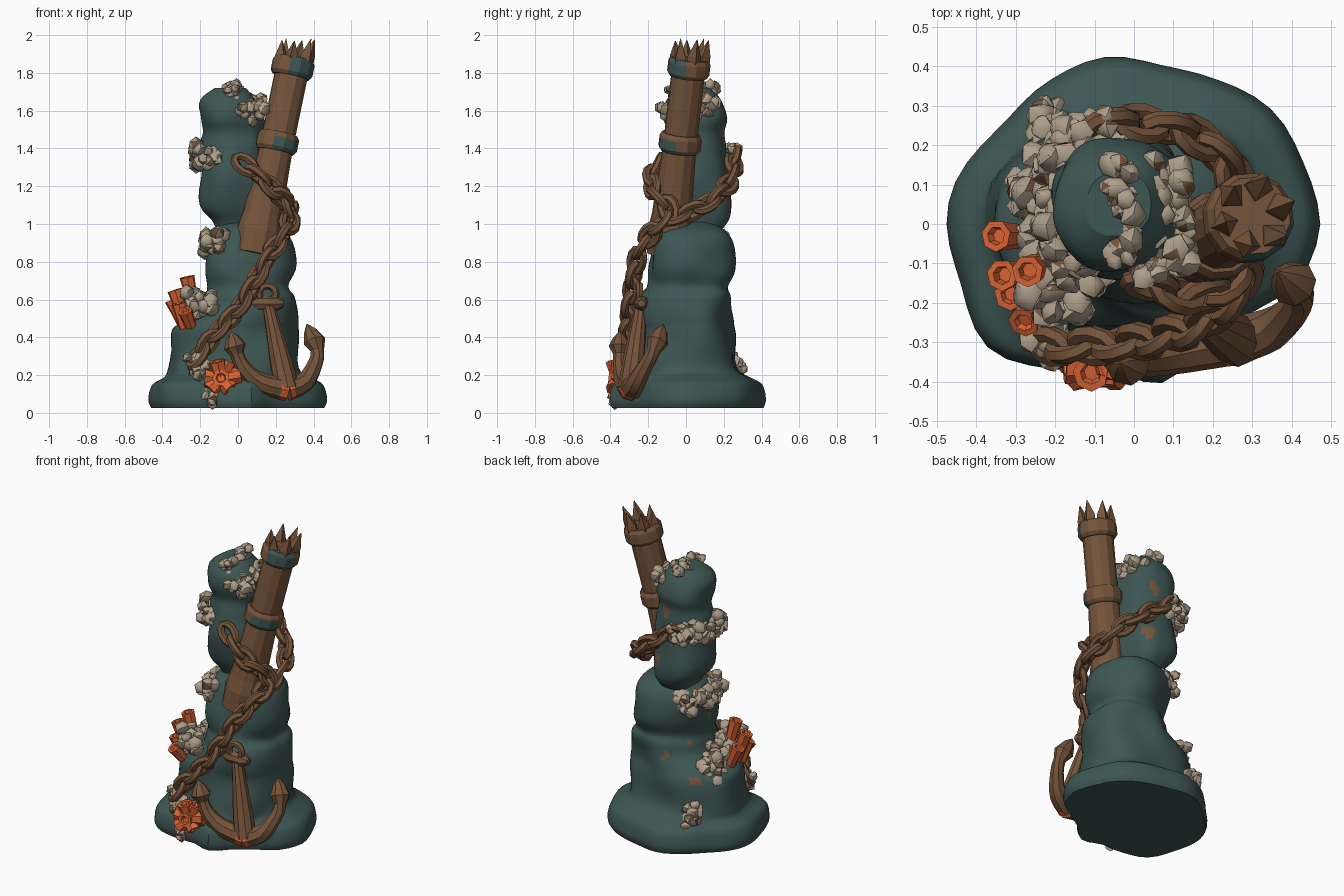
import bpy, bmesh, math, random
from mathutils import Vector, Matrix, noise

random.seed(4)
cube = bpy.data.objects.get("Cube")
if cube:
    bpy.data.objects.remove(cube, do_unlink=True)


def material(name, rgb):
    m = bpy.data.materials.new(name)
    m.use_nodes = True
    m.diffuse_color = (*rgb, 1)
    bsdf = m.node_tree.nodes["Principled BSDF"]
    bsdf.inputs["Base Color"].default_value = (*rgb, 1)
    bsdf.inputs["Roughness"].default_value = 0.9
    return m


ROCK, WOOD, BARNACLE, CORAL = 0, 1, 2, 3
MATS = [material("rock teal", (0.048, 0.095, 0.088)),
        material("rusty brown", (0.18, 0.09, 0.044)),
        material("barnacle beige", (0.42, 0.345, 0.255)),
        material("coral orange", (0.72, 0.13, 0.035))]


def finish(name, bm, angle=35):
    bmesh.ops.recalc_face_normals(bm, faces=bm.faces)
    me = bpy.data.meshes.new(name)
    bm.to_mesh(me)
    bm.free()
    for m in MATS:
        me.materials.append(m)
    ob = bpy.data.objects.new(name, me)
    bpy.context.collection.objects.link(ob)
    if angle:
        bpy.ops.object.select_all(action="DESELECT")
        ob.select_set(True)
        bpy.context.view_layer.objects.active = ob
        bpy.ops.object.shade_smooth_by_angle(angle=math.radians(angle))


def spline(pts, steps):
    """Smooth path through points of any dimension."""
    out = []
    last = len(pts) - 1
    for i in range(last):
        quad = [pts[max(0, min(last, i + k))] for k in (-1, 0, 1, 2)]
        for s in range(steps):
            t = s / steps
            out.append(tuple(b + t / 2 * (c - a + t * (2 * a - 5 * b + 4 * c - d + t * (3 * (b - c) + d - a)))
                             for a, b, c, d in zip(*quad)))
    return out + [tuple(pts[-1])]


def skin(bm, rings, mat, closed=False):
    loops = [[bm.verts.new(p) for p in r] for r in rings]
    n = len(loops[0])
    pairs = list(zip(loops, loops[1:])) + ([(loops[-1], loops[0])] if closed else [])
    faces = [bm.faces.new((a[i], a[(i + 1) % n], b[(i + 1) % n], b[i])) for a, b in pairs for i in range(n)]
    if not closed:
        faces += [bm.faces.new(loops[0]), bm.faces.new(loops[-1])]
    for f in faces:
        f.material_index = mat
    return faces


def sweep(bm, pts, radii, sides, mat, ref=(0.2, 1, 0.1), axis=None, closed=False):
    pts = [Vector(p) for p in pts]
    n = len(pts)
    rings = []
    for i, p in enumerate(pts):
        nxt, prv = (pts[(i + 1) % n], pts[i - 1]) if closed else (pts[min(i + 1, n - 1)], pts[max(i - 1, 0)])
        t = Vector(axis) if axis else nxt - prv
        u = t.cross(Vector(ref)).normalized()
        v = t.cross(u).normalized()
        angles = [math.tau * k / sides for k in range(sides)]
        rings.append([p + radii[i] * (u * math.cos(a) + v * math.sin(a)) for a in angles])
    return skin(bm, rings, mat, closed)


# Lobed outline of the rock's foot: one radius every twenty degrees
FOOT = [.47, .45, .45, .425, .41, .43, .425, .42, .455, .475, .47, .49, .42, .37, .415, .35, .37, .44, .47]
OUTLINE = [r for r, in spline([(r,) for r in FOOT], 3)]


# Rock: rings of z, left, right, front, back and how far they follow the foot outline
def rock(name, sections):
    bm = bmesh.new()
    sides = len(OUTLINE) - 1
    rings = []
    for z, x0, x1, y0, y1, lobe in spline(sections, 4):
        ring = []
        for k in range(sides):
            a = math.tau * k / sides
            ray = Vector((math.cos(a), math.sin(a), 0))
            r = 1 + 0.035 * (1 - math.cos(4 * a))
            p = Vector(((x0 + x1) / 2 + r * (x1 - x0) / 2 * ray.x, (y0 + y1) / 2 + r * (y1 - y0) / 2 * ray.y, z))
            p = p.lerp(ray * OUTLINE[k] * (x1 - x0) / .94 + Vector((0, 0, z)), lobe)
            ring.append(p + ray * noise.noise(p * 5) * 0.035 * (1 - lobe * .7))
        rings.append(ring)
    for f in skin(bm, rings, ROCK):
        # rusty stains
        if noise.noise(f.calc_center_median() * 7 + Vector((3, 1, 8))) > 0.64:
            f.material_index = WOOD
    finish(name, bm, 30)


rock("lower_rock", [
    (.025, -.455, .455, -.39, .41, 1), (.07, -.475, .465, -.41, .43, 1), (.15, -.45, .445, -.39, .41, 1),
    (.19, -.395, .37, -.32, .32, .7), (.24, -.37, .325, -.28, .265, .2), (.42, -.345, .315, -.255, .245, .1),
    (.48, -.28, .31, -.25, .24, 0), (.55, -.19, .31, -.24, .235, 0), (.62, -.17, .305, -.23, .235, 0),
    (.67, -.16, .275, -.2, .215, 0), (.76, -.17, .29, -.2, .245, 0), (.9, -.17, .275, -.18, .24, 0),
    (.97, -.13, .23, -.14, .2, 0), (1.01, -.06, .12, -.06, .12, 0)])
rock("upper_rock", [
    (.96, -.1, .08, -.04, .19, 0), (1.02, -.13, .11, -.07, .22, 0), (1.1, -.19, .14, -.1, .225, 0),
    (1.28, -.205, .15, -.125, .22, 0), (1.4, -.2, .145, -.115, .21, 0), (1.48, -.18, .135, -.1, .21, 0),
    (1.56, -.2, .145, -.115, .225, 0), (1.66, -.195, .1, -.08, .17, 0), (1.72, -.11, .05, -.02, .12, 0)])

# Leaning broken mast with two bands and a splintered crown
foot, head = Vector((.085, -.1, .84)), Vector((.298, .02, 1.87))
lean = (head - foot).normalized()
bm = bmesh.new()
along = [(0, .11), (.12, .118), (.2, .106), (.55, .09), (1, .09), (1, .055), (.9, .048)]
sweep(bm, [foot.lerp(head, t) for t, r in along], [r for t, r in along], 12, WOOD, axis=lean)
finish("mast", bm, 0)

for name, t, low, high in (("lower_band", .575, -.06, .02), ("upper_band", .96, -.045, .045)):
    bm = bmesh.new()
    prof = [(-.05, .08), (-.05, .1), (-.03, .114), (.02, .114), (.03, .113), (.05, .1), (.05, .075)]
    mid = foot.lerp(head, t)
    for f in sweep(bm, [mid + lean * h for h, r in prof], [r for h, r in prof], 12, WOOD, axis=lean):
        d = f.calc_center_median() - mid
        # weathered teal patch
        if d.y < -.03 and d.x > -.03 and low < d.dot(lean) < high:
            f.material_index = ROCK
    finish(name, bm, 0)

bm = bmesh.new()
for k in range(6):
    a = math.tau * k / 6 + .3
    out = Vector((math.cos(a), math.sin(a), 0))
    root = head + out * .074
    tip = root + out * .016 + lean * random.uniform(.1, .135)
    sweep(bm, [root - lean * .03, root + lean * .02, tip], [.036, .036, .002], 4, WOOD, axis=lean, ref=out)
finish("mast_splinters", bm, 0)


# Chain: oval links, every other one rolled a quarter turn
def chain(name, path, pitch=.09):
    pts = [Vector(p) for p in spline(path, 30)]
    bm = bmesh.new()
    oval = [(.068 * math.cos(a), .04 * math.sin(a), 0) for a in (math.tau * k / 10 for k in range(10))]
    travelled, count = pitch, 0
    for p, q in zip(pts, pts[1:]):
        travelled += (q - p).length
        if travelled < pitch:
            continue
        travelled -= pitch
        start = len(bm.verts)
        sweep(bm, oval, [.0225] * 10, 6, WOOD, ref=(0, 0, 1), closed=True)
        bm.verts.ensure_lookup_table()
        turn = (q - p).to_track_quat("X", "Z").to_matrix().to_4x4()
        roll = Matrix.Rotation(math.radians(35 + 90 * (count % 2)), 4, "X")
        bmesh.ops.transform(bm, matrix=Matrix.Translation(p) @ turn @ roll, verts=bm.verts[start:])
        count += 1
    finish(name, bm, 40)


chain("front_chain", [(-.21, -.31, .3), (-.12, -.31, .42), (0, -.3, .55), (.09, -.28, .7), (.17, -.25, .84),
                      (.26, -.17, .97), (.275, -.09, 1.07), (.22, -.16, 1.15), (.14, -.18, 1.23), (.03, -.15, 1.32)])
chain("back_chain", [(.28, -.05, 1.04), (.27, .08, 1.09), (.19, .2, 1.18), (.06, .25, 1.28), (-.07, .25, 1.37)])

# Anchor: shank, ring, and two curved arms with barbed flukes
bm = bmesh.new()
top, crown = Vector((.155, -.235, .6)), Vector((.26, -.295, .125))
sweep(bm, [top, top.lerp(crown, .2), top.lerp(crown, .7), crown], [.03, .038, .06, .068], 10, WOOD)
sweep(bm, [top + Vector((x, 0, -.02)) for x in (-.085, -.05, .05, .085)], [.02, .04, .04, .02], 8, WOOD)
arms = {"left": [crown, (.12, -.325, .16), (.035, -.345, .23), (-.005, -.35, .31), (-.035, -.35, .43)],
        "right": [crown, (.35, -.265, .16), (.4, -.22, .24), (.42, -.17, .33), (.365, -.12, .47)]}
for arm in arms.values():
    path = spline(arm, 3)
    thick = [.064, .06, .057, .054, .05, .046, .043, .04, .038, .036, .06, .036, .003]
    sweep(bm, path, thick, 8, WOOD, ref=(-.2, 1, .1))
for f in bm.faces:
    d = f.calc_center_median() - crown
    # raw orange rust on the front of the crown
    if abs(d.x) < .05 and d.y < 0 and -.07 < d.z < .04:
        f.material_index = CORAL
finish("anchor", bm, 30)

bm = bmesh.new()
eye = [(top.x + .045 * math.cos(a), top.y - .01, top.z + .03 + .045 * math.sin(a))
       for a in (math.tau * k / 12 for k in range(12))]
sweep(bm, eye, [.02] * 12, 6, WOOD, ref=(0, 1, 0), closed=True)
finish("anchor_ring", bm, 40)


# Barnacle clumps: crowded faceted lumps spread between two points
def clump(name, a, b, spread, count, size):
    bm = bmesh.new()
    a, b = Vector(a), Vector(b)
    for k in range(count):
        c = a.lerp(b, (k + .5) / count)
        c += Vector([random.uniform(-1, 1) * spread for _ in range(3)])
        made = bmesh.ops.create_icosphere(bm, subdivisions=1, radius=size * random.uniform(.75, 1.2),
                                          matrix=Matrix.Translation(c))
        for v in made["verts"]:
            v.co += Vector([random.uniform(-1, 1) * size * .13 for _ in range(3)])
    for f in bm.faces:
        f.material_index = WOOD if random.random() < .05 else BARNACLE
    finish(name, bm, 45)


clump("summit_barnacles", (-.035, -.04, 1.685), (-.03, .13, 1.715), .035, 32, .034)
clump("brow_barnacles", (-.03, -.085, 1.69), (-.03, -.06, 1.7), .03, 8, .032)
clump("front_shoulder_barnacles", (.04, -.105, 1.61), (.11, -.06, 1.58), .04, 22, .036)
clump("shoulder_barnacles", (.09, -.04, 1.61), (.085, .15, 1.63), .045, 36, .037)
clump("side_barnacles", (-.15, -.1, 1.37), (-.195, .0, 1.37), .05, 26, .038)
clump("rear_side_barnacles", (-.195, .0, 1.37), (-.175, .2, 1.36), .055, 34, .038)
clump("rear_barnacles", (-.17, .21, 1.36), (-.06, .24, 1.36), .05, 26, .037)
clump("waist_barnacles", (-.115, -.14, .91), (-.135, -.03, .9), .045, 26, .039)
clump("rear_waist_barnacles", (-.135, -.03, .9), (-.11, .2, .9), .055, 44, .039)
clump("shelf_barnacles", (-.18, -.2, .55), (-.22, -.1, .59), .065, 34, .04)
clump("shelf_rear_barnacles", (-.21, -.05, .57), (-.25, .15, .47), .055, 36, .039)
clump("chain_end_barnacles", (-.18, -.31, .21), (-.23, -.28, .27), .045, 20, .036)
clump("foot_barnacles", (-.16, -.355, .11), (-.13, -.37, .055), .025, 10, .034)
clump("back_foot_barnacles", (-.2, .21, .29), (-.225, .275, .2), .035, 24, .036)


# Coral: stubby tubes with hollow ends
def coral(name, stems, radius):
    bm = bmesh.new()
    for base, tip in stems:
        base, tip = Vector(base), Vector(tip)
        axis = tip - base
        pts = [base, base.lerp(tip, .6), tip, tip, base.lerp(tip, .85)]
        sweep(bm, pts, [radius * r for r in (.85, .95, 1.1, .65, .5)], 7, CORAL, axis=axis)
    finish(name, bm, 30)


coral("shelf_coral", [((-.27, -.12, .46), (-.335, -.13, .65)), ((-.28, -.16, .45), (-.315, -.18, .58)),
                      ((-.23, -.1, .54), (-.27, -.12, .72)), ((-.28, -.03, .45), (-.35, -.03, .6)),
                      ((-.25, -.2, .46), (-.28, -.25, .54))], .037)
heart = Vector((-.09, -.36, .18))
coral("foot_coral", [(heart - Vector(d) * .3, heart + Vector(d)) for d in (
    (-.085, 0, .01), (-.02, -.02, .095), (.035, .01, .09), (.1, .01, .02), (.05, -.02, -.055),
    (-.06, -.02, -.06), (0, -.05, .005))], .042)
